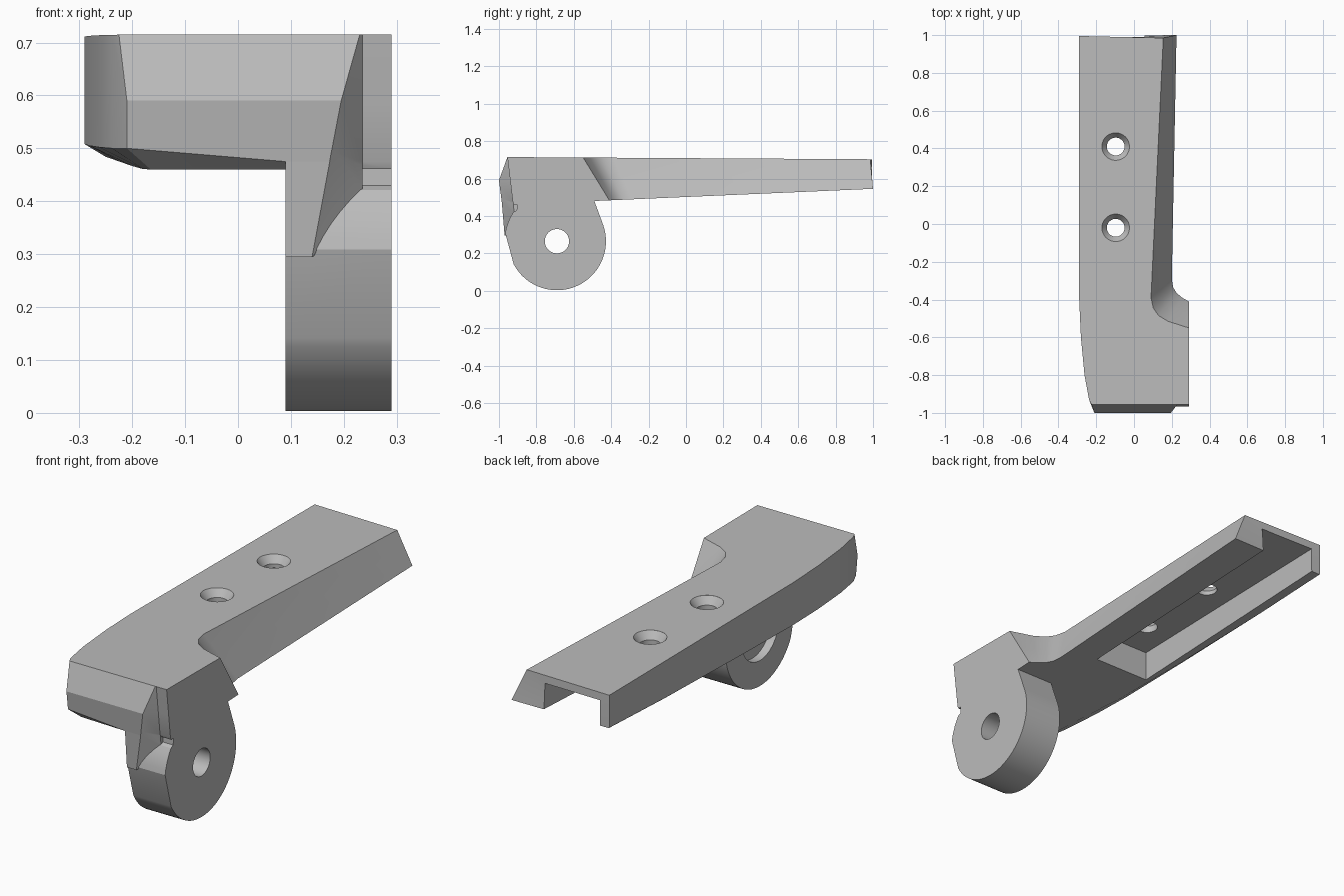
import bpy, bmesh
from math import sin, cos, radians, pi
from mathutils import Vector, Matrix

if "Cube" in bpy.data.objects:
    bpy.data.objects.remove(bpy.data.objects["Cube"])

grey = bpy.data.materials.new("plain_grey")
grey.use_nodes = True
grey.diffuse_color = (0.5, 0.5, 0.5, 1)
grey.node_tree.nodes["Principled BSDF"].inputs["Base Color"].default_value = (0.5, 0.5, 0.5, 1)


def finish(bm, name):
    bmesh.ops.recalc_face_normals(bm, faces=bm.faces[:])
    mesh = bpy.data.meshes.new(name)
    bm.to_mesh(mesh)
    bm.free()
    mesh.materials.append(grey)
    ob = bpy.data.objects.new(name, mesh)
    bpy.context.collection.objects.link(ob)
    return ob


def loft(rings, name):
    bm = bmesh.new()
    vs = [[bm.verts.new(p) for p in ring] for ring in rings]
    n = len(vs[0])
    for a, b in zip(vs, vs[1:]):
        for i in range(n):
            j = (i + 1) % n
            bm.faces.new((a[i], a[j], b[j], b[i]))
    bm.faces.new(vs[0])
    bm.faces.new(vs[-1][::-1])
    return finish(bm, name)


def extrude_x(profile, x0, x1, name):
    return loft([[(x, y, z) for y, z in profile] for x in (x0, x1)], name)


def circle(cy, cz, r, n=64):
    return [(cy + r * cos(2 * pi * i / n), cz + r * sin(2 * pi * i / n)) for i in range(n)]


def combine(base, other, operation):
    mod = base.modifiers.new("join", "BOOLEAN")
    mod.operation, mod.object, mod.solver = operation, other, "EXACT"
    bpy.context.view_layer.objects.active = base
    bpy.ops.object.modifier_apply(modifier=mod.name)
    bpy.data.objects.remove(other)


# Sloping top and underside of the arm
def top(y):
    return 0.715 - 0.006 * (y + 1)


def under(y):
    return 0.5015 + 0.0436 * y


def left(x, xb, y):
    edge = max(0.514 + 0.015 * y, under(y) + 0.003)
    return [(x, y, top(y)), (x, y, 0.61), (x, y, edge), (xb, y, under(y))]


def right(tx, ty, bx, by):
    a, b = Vector((tx, ty, top(ty))), Vector((bx, by, under(by)))
    return [a.lerp(b, t) for t in (0, 0.5, 0.9, 1)]


def front(xs, ys, low=0.475):
    zs = (top(ys[0]), 0.59, low, under(ys[3]))
    return list(zip(xs, ys, zs))


columns = [
    left(-0.29, -0.287, 0.995), left(-0.29, -0.287, 0.57),
    left(-0.29, -0.272, 0.0), left(-0.29, -0.25, -0.4),
    left(-0.281, -0.225, -0.6), left(-0.262, -0.2, -0.8),
    left(-0.238, -0.18, -0.93),
    front((-0.225, -0.21, -0.21, -0.165), (-0.955, -1, -0.988, -0.95), 0.5),
    front((0.09, 0.09, 0.09, 0.09), (-0.955, -1, -0.985, -0.95)),
    front((0.23, 0.195, 0.173, 0.173), (-0.955, -1, -0.985, -0.95)),
    front((0.235, 0.235, 0.235, 0.235), (-0.955, -0.94, -0.926, -0.92)),
    front((0.29, 0.29, 0.29, 0.29), (-0.955, -0.94, -0.926, -0.92)),
    right(0.29, -0.55, 0.29, -0.41),
    right(0.18, -0.515, 0.255, -0.39),
    right(0.13, -0.485, 0.225, -0.365),
    right(0.102, -0.445, 0.207, -0.335),
    right(0.09, -0.39, 0.2, -0.29),
    right(0.155, 0.985, 0.225, 1.0),
]
bracket = loft([[c[i] for c in columns] for i in range(4)], "bracket_arm")

# Pivot lug: round eye with a neck up into the arm
cy, cz = -0.69, 0.265
lug = [(-0.9, 0.6), (-0.905, 0.43)]
lug += [(cy + 0.28 * cos(radians(a)), cz + 0.28 * sin(radians(a))) for a in range(146, 176, 5)]
lug += [(cy + 0.262 * cos(radians(a)), cz + 0.262 * sin(radians(a))) for a in range(208, 381, 4)]
lug += [(-0.49, 0.48), (-0.53, 0.6)]
combine(bracket, extrude_x(lug, 0.09, 0.29, "pivot_lug"), "UNION")

# Faceted web joining the lug to the front face
bm = bmesh.new()
for p in [(0.09, -0.97, 0.295), (0.14, -0.97, 0.295), (0.09, -0.987, 0.5), (0.178, -0.987, 0.5),
          (0.235, -0.92, 0.425), (0.235, -0.925, 0.5)]:
    bm.verts.new(p)
for x in (0.09, 0.235):
    for z in (0.33, 0.5):
        bm.verts.new((x, -0.8, z))
bmesh.ops.convex_hull(bm, input=bm.verts[:])
combine(bracket, finish(bm, "front_web"), "UNION")

# Pivot bore and the shallow recess on the inner face
combine(bracket, extrude_x(circle(cy, cz, 0.065), 0, 0.4, "pivot_bore"), "DIFFERENCE")
combine(bracket, extrude_x(circle(cy, cz, 0.14), 0.05, 0.13, "pivot_recess"), "DIFFERENCE")

# Underside channel, open at the back end
channel = [(-0.2, 0.3), (1.1, 0.3), (1.1, 0.668), (-0.2, 0.637)]
combine(bracket, extrude_x(channel, -0.24, 0.055, "channel"), "DIFFERENCE")

# Countersunk screw holes
for y in (-0.02, 0.41):
    zt = top(y)
    rings = []
    for r, z in ((0.047, 0.5), (0.047, zt - 0.035), (0.073, zt), (0.073, zt + 0.05)):
        rings.append([(-0.097 + u, v, z) for u, v in circle(0, y, r, 48)])
    combine(bracket, loft(rings, "screw_hole"), "DIFFERENCE")

bpy.ops.object.select_all(action="DESELECT")
bracket.select_set(True)
bpy.context.view_layer.objects.active = bracket
bpy.ops.object.shade_smooth_by_angle(angle=radians(25))
